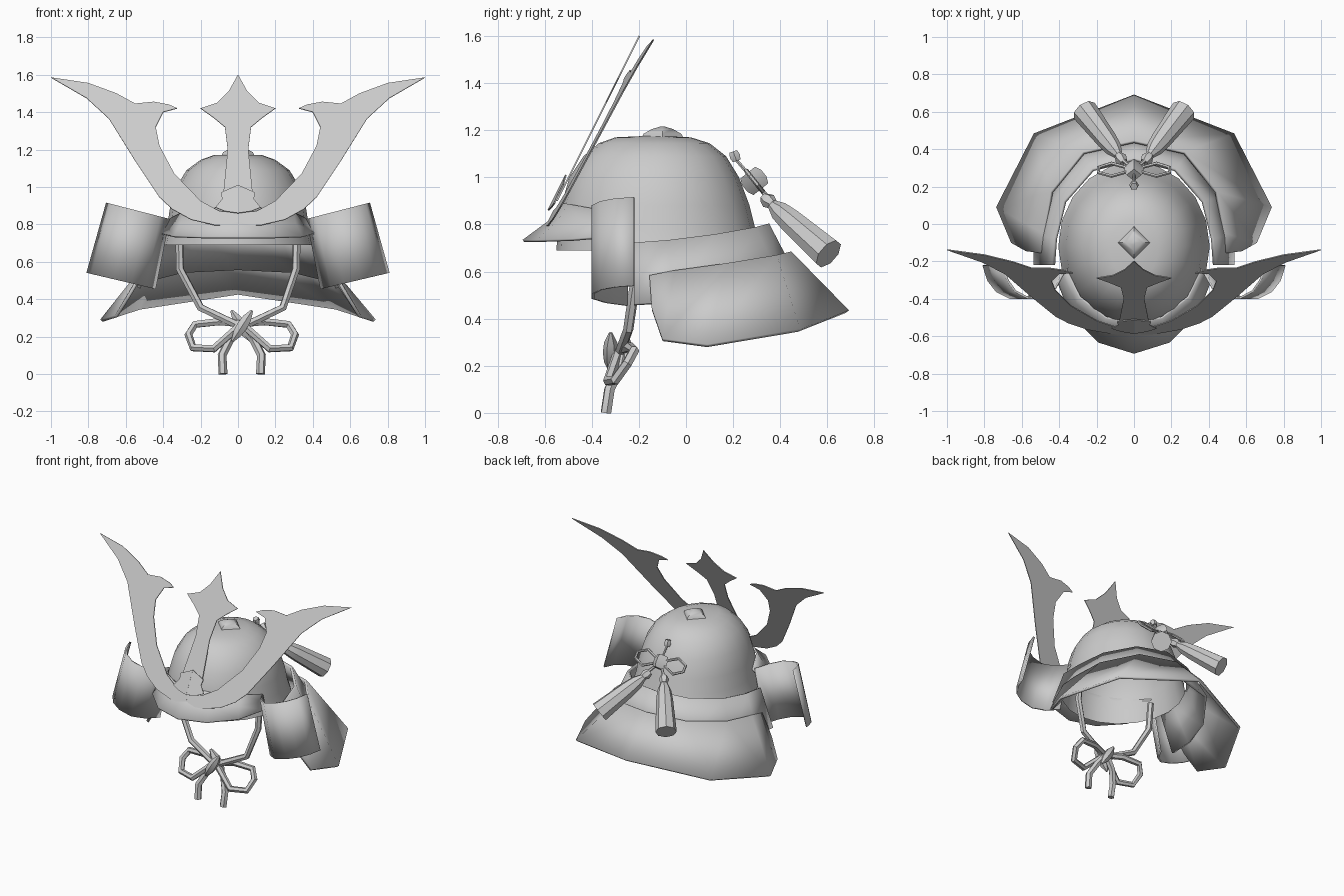
import bpy, math
from mathutils import Vector

if "Cube" in bpy.data.objects:
    bpy.data.objects.remove(bpy.data.objects["Cube"])


def mesh(name, verts, faces, smooth=True, thick=0):
    me = bpy.data.meshes.new(name)
    me.from_pydata([tuple(v) for v in verts], [], faces)
    me.validate()
    ob = bpy.data.objects.new(name, me)
    bpy.context.collection.objects.link(ob)
    bpy.ops.object.select_all(action='DESELECT')
    bpy.context.view_layer.objects.active = ob
    ob.select_set(True)
    if smooth:
        bpy.ops.object.shade_smooth_by_angle(angle=math.radians(40))
    if thick:
        m = ob.modifiers.new("thickness", 'SOLIDIFY')
        m.thickness, m.offset = thick, 0
    return ob


def loft(name, rings, closed=False, caps=False, smooth=True, thick=0):
    n = len(rings[0])
    verts = [p for r in rings for p in r]
    faces = []
    for i in range(len(rings) - 1):
        for j in range(n if closed else n - 1):
            k = (j + 1) % n
            faces.append((i * n + j, (i + 1) * n + j, (i + 1) * n + k, i * n + k))
    if caps:
        faces.append(tuple(range(n)))
        faces.append(tuple(reversed(range((len(rings) - 1) * n, len(rings) * n))))
    return mesh(name, verts, faces, smooth, thick)


def both(half):
    # full left-to-right row from a half row that starts on the centre line
    return [(-x, y, z) for x, y, z in reversed(half[1:])] + half


def tube(name, pts, r, cyclic=False):
    cu = bpy.data.curves.new(name, 'CURVE')
    cu.dimensions = '3D'
    cu.bevel_depth, cu.bevel_resolution, cu.use_fill_caps = r, 1, True
    sp = cu.splines.new('POLY')
    sp.points.add(len(pts) - 1)
    for p, co in zip(sp.points, pts):
        p.co = (*co, 1)
    sp.use_cyclic_u = cyclic
    ob = bpy.data.objects.new(name, cu)
    bpy.context.collection.objects.link(ob)
    bpy.ops.object.select_all(action='DESELECT')
    bpy.context.view_layer.objects.active = ob
    ob.select_set(True)
    bpy.ops.object.convert(target='MESH')
    bpy.ops.object.shade_smooth_by_angle(angle=math.radians(40))


def spindle(name, a, b, profile, n=8):
    # turned shape along a->b; profile is (fraction, radius)
    a, b = Vector(a), Vector(b)
    q = (b - a).to_track_quat('Z', 'Y')
    rings = [[a.lerp(b, t) + q @ Vector((r * math.cos(2 * math.pi * i / n), r * math.sin(2 * math.pi * i / n), 0))
              for i in range(n)] for t, r in profile]
    loft(name, rings, True, True)


# Bowl: z, front y, back y, half width
rings = []
for z, f, b, rx in [(1.175, -.19, -.09, .03), (1.17, -.3, .02, .13), (1.145, -.37, .1, .2), (1.09, -.435, .17, .275),
                    (1.0, -.495, .225, .33), (.88, -.53, .27, .365), (.78, -.545, .295, .38), (.69, -.55, .33, .405)]:
    c = -.12
    row = []
    for i in range(20):
        t = 2 * math.pi * i / 20
        s = math.sin(t)
        row.append((rx * math.cos(t), c + s * ((b - c) if s > 0 else (c - f)), z))
    rings.append(row)
bowl = loft("helmet_bowl", rings, True)
top = bowl.data
mesh("bowl_top", rings[0], [tuple(range(20))])

# Top knob
loft("top_knob", [[(r * math.cos(i * math.pi / 2), -.1 + r * math.sin(i * math.pi / 2), z) for i in range(4)]
                  for r, z in [(.09, 1.165), (.08, 1.185), (.045, 1.205), (.012, 1.215)]], True, True)

# Visor brim
loft("brim", [both([(0, -.53, .89), (.15, -.5, .885), (.29, -.39, .865), (.36, -.24, .83)]),
              both([(0, -.575, .815), (.16, -.54, .81), (.305, -.425, .80), (.38, -.26, .79)]),
              both([(0, -.69, .73), (.19, -.63, .73), (.34, -.48, .735), (.41, -.3, .75)])], thick=.012)

# Neck guard: two flared tiers
loft("neck_guard_upper", [
    both([(0, .345, .80), (.22, .29, .785), (.37, .12, .755), (.42, -.08, .73), (.43, -.22, .72)]),
    both([(0, .47, .56), (.3, .4, .545), (.48, .15, .5), (.53, -.05, .47), (.53, -.22, .46)])], thick=.018)
loft("neck_guard_lower", [
    both([(0, .44, .68), (.27, .38, .665), (.44, .17, .63), (.48, -.05, .6), (.49, -.155, .58)]),
    both([(0, .685, .43), (.53, .48, .35), (.73, .09, .285), (.65, -.1, .31), (.57, -.145, .44)])], thick=.018)

# Curled side flaps
for s, side in ((-1, "left"), (1, "right")):
    prof = [(0, -.25), (.15, -.34), (.35, -.395), (.6, -.395), (.8, -.36), (.93, -.30), (1, -.22)]
    loft(side + "_flap", [[(s * (.37 + .33 * t), y, .83 + .085 * t) for t, y in prof],
                          [(s * (.445 + .36 * t), y, .455 + .085 * t) for t, y in prof]], thick=.012)


# Front crest sheets on a backward-leaning plane
def lean(x, z, lift=0, bow=.06):
    return (x, -.19 - (1.6 - z) * .5 + bow * abs(x) - lift, z)


horn = [(0, .86), (.1, .87), (.2, .925), (.34, 1.07), (.42, 1.22), (.44, 1.32), (.4, 1.4), (.325, 1.42), (.37, 1.44),
        (.45, 1.455), (.55, 1.445), (.65, 1.5), (.8, 1.555), (1, 1.585), (.81, 1.475), (.69, 1.365), (.55, 1.14),
        (.42, .945), (.35, .88), (.25, .825), (.12, .795), (0, .79)]
star = [(0, 1.6), (.05, 1.51), (.11, 1.45), (.2, 1.42), (.13, 1.37), (.07, 1.32), (.055, 1.2), (.07, 1.05), (.085, .9),
        (0, .9)]
plate = [(0, 1.01), (.09, .97), (.085, .935), (.12, .89), (.07, .87), (0, .86)]
for name, pts, lift, bow in (("horn_crest", horn, 0, .06), ("centre_crest", star, .008, 0), ("crest_plate", plate, .025, .1)):
    n = len(pts)
    verts = [lean(x, z, lift, bow) for x, z in pts] + [lean(-x, z, lift, bow) for x, z in pts]
    mesh(name, verts, [tuple(range(n)), tuple(reversed(range(n, 2 * n)))], False, .006)

# Chin cord, bow loops, tails
cx = .02
for s, side in ((-1, "left"), (1, "right")):
    def P(x, y, z):
        return (cx + s * x, y, z)
    tube(side + "_chin_cord", [(s * .315, -.2, .76), (s * .31, -.215, .56), P(.22, -.245, .355), P(.02, -.28, .26)], .022)
    tube(side + "_bow_loop", [P(.01, -.28, .27), P(.12, -.24, .28), P(.25, -.22, .265), P(.285, -.25, .21),
                              P(.26, -.3, .14), P(.15, -.33, .135), P(.02, -.29, .25)], .022)
    tube(side + "_cord_tail", [P(.01, -.27, .25), P(.065, -.285, .18), P(.105, -.325, .1), P(.1, -.34, 0)], .024)
    spindle(side + "_bow_knot", P(.055, -.29 - s * .03, .34), P(-.05, -.29 - s * .03, .175),
            [(0, .008), (.25, .028), (.5, .033), (.75, .028), (1, .008)], 6)

# Back ornament: bead, cord, knot, ribbon loops, tassels
D = Vector((0, .62, -.78))
C = Vector((0, .29, .985))
spindle("back_bead", (0, .2, 1.11), (0, .215, 1.07), [(0, .02), (.5, .026), (1, .02)], 6)
tube("back_cord", [(0, .2, 1.09), C], .008)
spindle("back_knot", C - D * .045, C + D * .045, [(0, .04), (.3, .052), (.7, .052), (1, .04)], 4)
for s, side in ((-1, "left"), (1, "right")):
    def L(x, d):
        return C + Vector((s * x, 0, 0)) + D * d
    tube(side + "_back_loop", [L(.02, -.01), L(.12, -.055), L(.19, -.025), L(.19, .02), L(.12, .055), L(.02, .01)], .01, True)
    tube(side + "_tassel_cord", [C, (s * .07, .35, .91)], .01)
    spindle(side + "_tassel_bead", (s * .055, .33, .915), (s * .085, .37, .885), [(0, .022), (.5, .034), (1, .022)], 6)
    spindle(side + "_tassel", (s * .08, .365, .885), (s * .265, .605, .675),
            [(0, .022), (.15, .045), (.35, .055), (1, .07)], 8)
